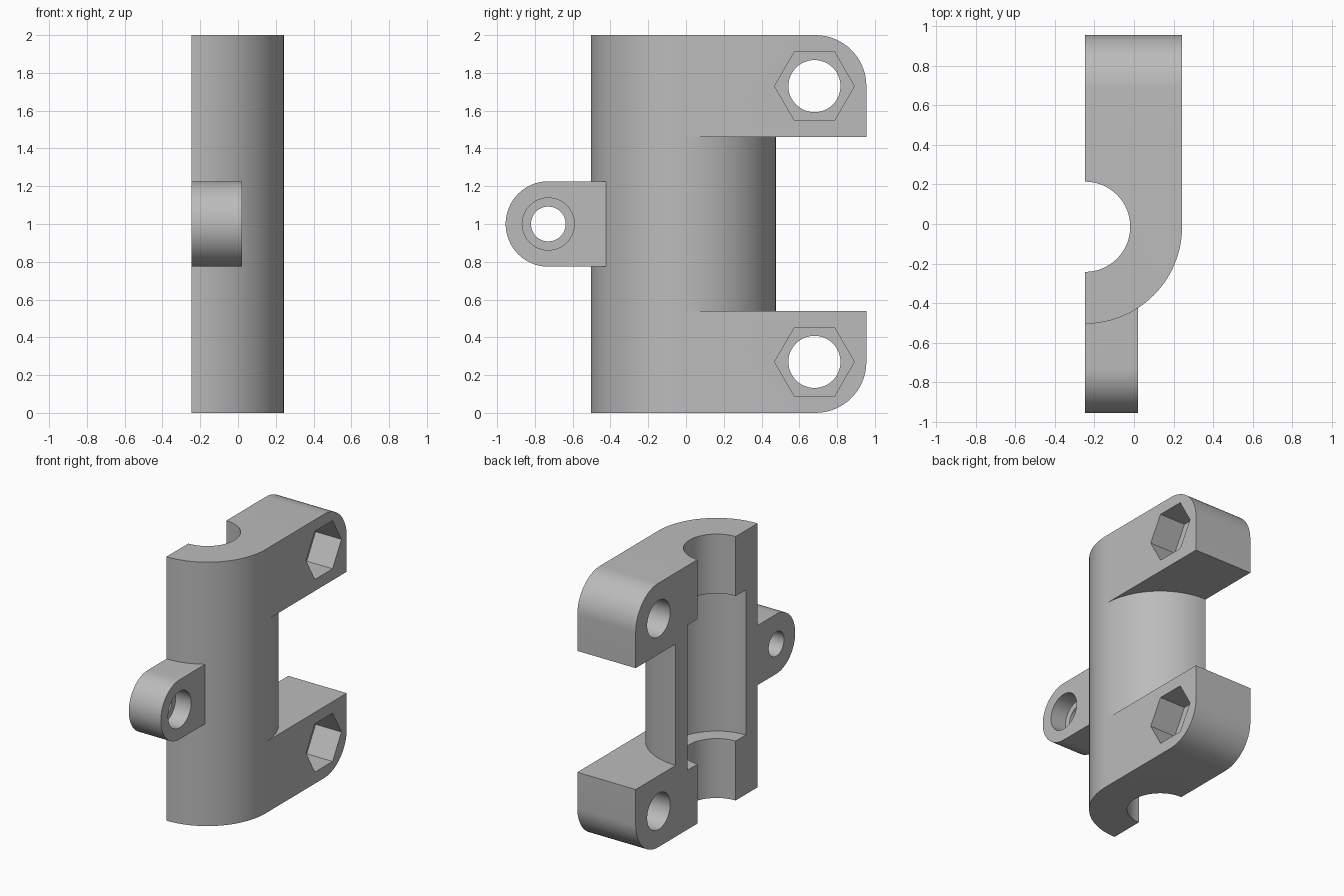
import bpy, bmesh
from math import sin, cos, pi, radians
from mathutils import Vector

if "Cube" in bpy.data.objects:
    bpy.data.objects.remove(bpy.data.objects["Cube"])

HALF = 0.247            # half thickness
FLAT = -HALF            # split plane, also the bore axis in x
R = 2 * HALF - 0.004    # barrel radius
CY = -0.014             # bore axis in y
BACK = 0.955
BIG = 3.0

grey = bpy.data.materials.new("plain grey")
grey.use_nodes = True
colour = (0.5, 0.5, 0.5, 1)
grey.diffuse_color = colour
grey.node_tree.nodes["Principled BSDF"].inputs["Base Color"].default_value = colour


def arc(cx, cy, r, start, end, steps):
    """Points along an arc, angles in degrees, both ends included."""
    angles = [radians(start + (end - start) * i / steps) for i in range(steps + 1)]
    return [(cx + r * cos(a), cy + r * sin(a)) for a in angles]


def circle(cx, cy, r, sides=48):
    return arc(cx, cy, r, 0, 360, sides)[:-1]


def prism(name, outline, axis, low, high, round_back=0):
    """Extrude an outline along z (points x, y) or along x (points y, z)."""
    bm = bmesh.new()
    place = (lambda p: (p[0], p[1], low)) if axis == "z" else (lambda p: (low, p[0], p[1]))
    face = bm.faces.new([bm.verts.new(place(p)) for p in outline])
    top = bmesh.ops.extrude_face_region(bm, geom=[face])["geom"]
    step = Vector((0, 0, high - low)) if axis == "z" else Vector((high - low, 0, 0))
    bmesh.ops.translate(bm, vec=step, verts=[v for v in top if isinstance(v, bmesh.types.BMVert)])
    bmesh.ops.recalc_face_normals(bm, faces=bm.faces)
    if round_back:
        ends = [e for e in bm.edges
                if all(v.co.y > BACK - 0.01 for v in e.verts)
                and abs(e.verts[0].co.z - e.verts[1].co.z) < 0.01]
        bmesh.ops.bevel(bm, geom=ends, offset=round_back, segments=16,
                        profile=0.5, affect="EDGES")
    mesh = bpy.data.meshes.new(name)
    bm.to_mesh(mesh)
    bm.free()
    mesh.materials.append(grey)
    obj = bpy.data.objects.new(name, mesh)
    bpy.context.collection.objects.link(obj)
    return obj


def cut(target, outline, axis, low, high):
    """Subtract a prism from the target."""
    cutter = prism("cutter", outline, axis, low, high)
    cutter.hide_render = True
    mod = target.modifiers.new("cut", "BOOLEAN")
    mod.operation = "DIFFERENCE"
    mod.solver = "EXACT"
    mod.object = cutter
    bpy.context.view_layer.objects.active = target
    bpy.ops.object.modifier_apply(modifier=mod.name)
    bpy.data.objects.remove(cutter)


# Half barrel with a flat back block, rounded at its far corners
plan = arc(FLAT, CY, R, -90, 0, 32) + [(FLAT + R, BACK), (FLAT, BACK)]
body = prism("clamp_body", plan, "z", 0, 2, round_back=0.27)

# Gap between the two arms, leaving the round barrel wall
gap = arc(FLAT, CY, R, 0, 90, 32) + [(-1, CY + R), (-1, 1.5), (1, 1.5), (1, CY)]
cut(body, gap, "z", 0.54, 1.46)

# Main bore and the wider recess inside it
cut(body, circle(FLAT, CY, 0.228, 64), "z", -1, BIG)
cut(body, circle(FLAT, CY, 0.35, 64), "z", 0.45, 1.55)

# Bolt holes with hexagonal nut pockets
for z in (0.27, 1.73):
    cut(body, circle(0.68, z, 0.138), "x", -1, 1)
    cut(body, circle(0.68, z, 0.211, 6), "x", HALF - 0.22, 1)

# Eyelet lug with a stepped hole, shaped to fit the barrel
LUG_Y, LUG_R, LUG_X = -0.729, 0.226, 0.021
tab = arc(LUG_Y, 1, LUG_R, 90, 270, 32) + [(-0.3, 1 - LUG_R), (-0.3, 1 + LUG_R)]
lug = prism("eyelet_lug", tab, "x", FLAT, LUG_X)
cut(lug, circle(FLAT, CY, R - 0.006, 96), "z", -1, BIG)
cut(lug, circle(LUG_Y, 1, 0.092), "x", -1, 1)
cut(lug, circle(LUG_Y, 1, 0.138), "x", LUG_X - 0.13, 1)

# Smooth curves, sharp edges
bpy.ops.object.select_all(action="DESELECT")
for obj in (body, lug):
    obj.select_set(True)
    bpy.context.view_layer.objects.active = obj
bpy.ops.object.shade_smooth_by_angle(angle=radians(25))
